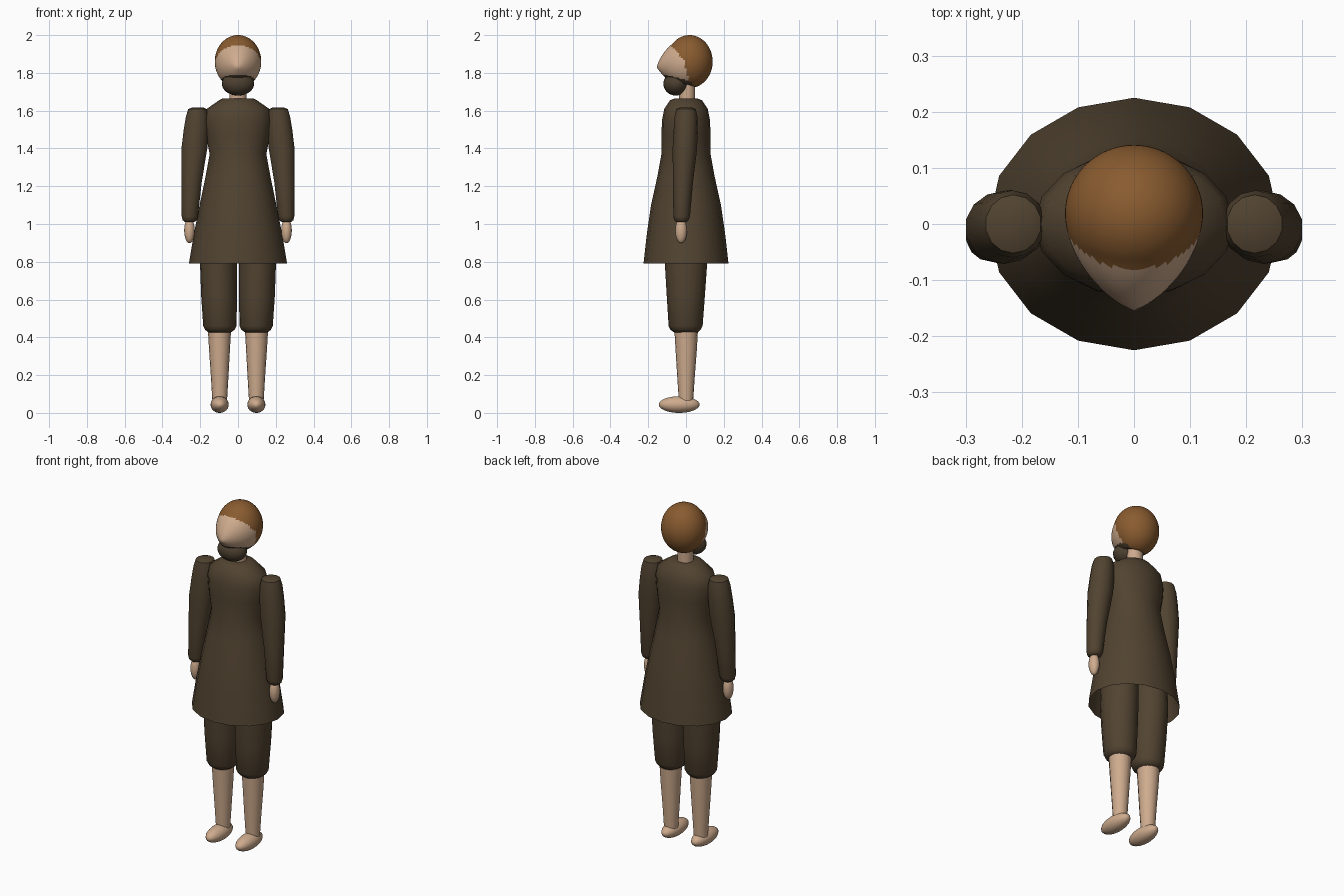
import bpy, bmesh, math
from mathutils import Vector

if "Cube" in bpy.data.objects:
    bpy.data.objects.remove(bpy.data.objects["Cube"])


def material(name, rgb):
    m = bpy.data.materials.new(name)
    m.use_nodes = True
    m.diffuse_color = (*rgb, 1)
    m.node_tree.nodes["Principled BSDF"].inputs["Base Color"].default_value = (*rgb, 1)
    return m


CLOTH = material("brown cloth", (0.082, 0.056, 0.030))
SKIN = material("skin", (0.62, 0.41, 0.27))
HAIR = material("ginger hair", (0.25, 0.105, 0.029))
BEARD = material("dark beard", (0.070, 0.049, 0.028))


def finish(name, bm, *mats, angle=50):
    bmesh.ops.recalc_face_normals(bm, faces=bm.faces)
    mesh = bpy.data.meshes.new(name)
    bm.to_mesh(mesh)
    bm.free()
    ob = bpy.data.objects.new(name, mesh)
    bpy.context.collection.objects.link(ob)
    for m in mats:
        mesh.materials.append(m)
    bpy.ops.object.select_all(action="DESELECT")
    ob.select_set(True)
    bpy.context.view_layer.objects.active = ob
    bpy.ops.object.shade_smooth_by_angle(angle=math.radians(angle))
    return ob


def loft(name, rings, mat, sides=16, open_end=False):
    """Skin elliptical rings given as (z, centre x, centre y, radius x, radius y)."""
    bm = bmesh.new()
    loops = []
    for z, cx, cy, rx, ry in rings:
        turns = [2 * math.pi * i / sides for i in range(sides)]
        loops.append([bm.verts.new((cx + rx * math.sin(a), cy - ry * math.cos(a), z)) for a in turns])
    for a, b in zip(loops, loops[1:]):
        for i in range(sides):
            j = (i + 1) % sides
            bm.faces.new((a[i], a[j], b[j], b[i]))
    bm.faces.new(loops[0])
    if not open_end:
        bm.faces.new(loops[-1])
    return finish(name, bm, mat)


def ball(centre, radii, u=24, v=16):
    bm = bmesh.new()
    bmesh.ops.create_uvsphere(bm, u_segments=u, v_segments=v, radius=1)
    for p in bm.verts:
        p.co = Vector(centre) + Vector(a * b for a, b in zip(p.co, radii))
    return bm


# Coat with flared, open skirt
loft("coat", [
    (1.665, 0, 0, 0.08, 0.06), (1.655, 0, 0, 0.10, 0.085), (1.61, 0, 0, 0.165, 0.115),
    (1.55, 0, 0, 0.178, 0.127), (1.47, 0, 0, 0.17, 0.13), (1.37, 0, 0, 0.15, 0.13),
    (1.25, 0, 0, 0.172, 0.152), (1.10, 0, 0, 0.203, 0.185), (0.95, 0, 0, 0.233, 0.207),
    (0.79, 0, 0, 0.26, 0.225)], CLOTH, 16, open_end=True)

# Limbs, one of each per side
for side, s in (("left", 1), ("right", -1)):
    loft(side + "_sleeve", [
        (1.617, s * 0.213, 0, 0.03, 0.03), (1.608, s * 0.215, 0, 0.05, 0.052),
        (1.57, s * 0.217, 0, 0.06, 0.06), (1.50, s * 0.222, -0.002, 0.067, 0.063),
        (1.40, s * 0.231, -0.006, 0.07, 0.065), (1.22, s * 0.246, -0.016, 0.055, 0.053),
        (1.04, s * 0.255, -0.023, 0.044, 0.044), (1.02, s * 0.256, -0.024, 0.038, 0.038),
        (1.01, s * 0.256, -0.024, 0.025, 0.025)], CLOTH, 14)
    finish(side + "_hand", ball((s * 0.257, -0.026, 0.965), (0.028, 0.031, 0.067), 16, 12), SKIN)
    loft(side + "_breeches", [
        (1.00, s * 0.10, 0, 0.09, 0.11), (0.79, s * 0.103, 0, 0.098, 0.112),
        (0.62, s * 0.10, -0.001, 0.095, 0.101), (0.46, s * 0.096, -0.002, 0.088, 0.09),
        (0.44, s * 0.096, -0.002, 0.078, 0.08), (0.425, s * 0.097, 0, 0.058, 0.062)], CLOTH, 16)
    loft(side + "_shin", [
        (0.45, s * 0.098, 0.001, 0.062, 0.063), (0.33, s * 0.098, 0.001, 0.055, 0.056),
        (0.20, s * 0.097, 0, 0.047, 0.047), (0.05, s * 0.097, 0, 0.038, 0.037)], SKIN, 16)
    finish(side + "_foot", ball((s * 0.097, -0.036, 0.044), (0.048, 0.108, 0.044)), SKIN)

# Neck and beard
loft("neck", [(1.80, 0, 0.006, 0.044, 0.042), (1.65, 0, 0.006, 0.044, 0.042)], SKIN)
finish("beard", ball((0, -0.054, 1.742), (0.085, 0.066, 0.062)), BEARD)

# Head: tapered to the nose in front, jaw cut by a sloping plane
head = ball((0, 0.019, 1.86), (0.123, 0.122, 0.14), 64, 48)
for p in head.verts:
    x, y, z = p.co
    if y < 0.019:
        reach = math.hypot(x, z - 1.83)
        y -= 0.055 * max(0, 1 - reach / 0.125)
    p.co = (x, y, max(z, 1.741 - 0.3 * y))
for f in head.faces:
    x, y, z = f.calc_center_median()
    hairline = y > 0.01 - 0.25 * (z - 1.78) or z > 1.955 - 1.2 * max(0, y + 0.085)
    jaw = z < 1.762 - 0.25 * y and y < 0.03
    f.material_index = 2 if jaw else 1 if hairline else 0
finish("head", head, SKIN, HAIR, BEARD)
